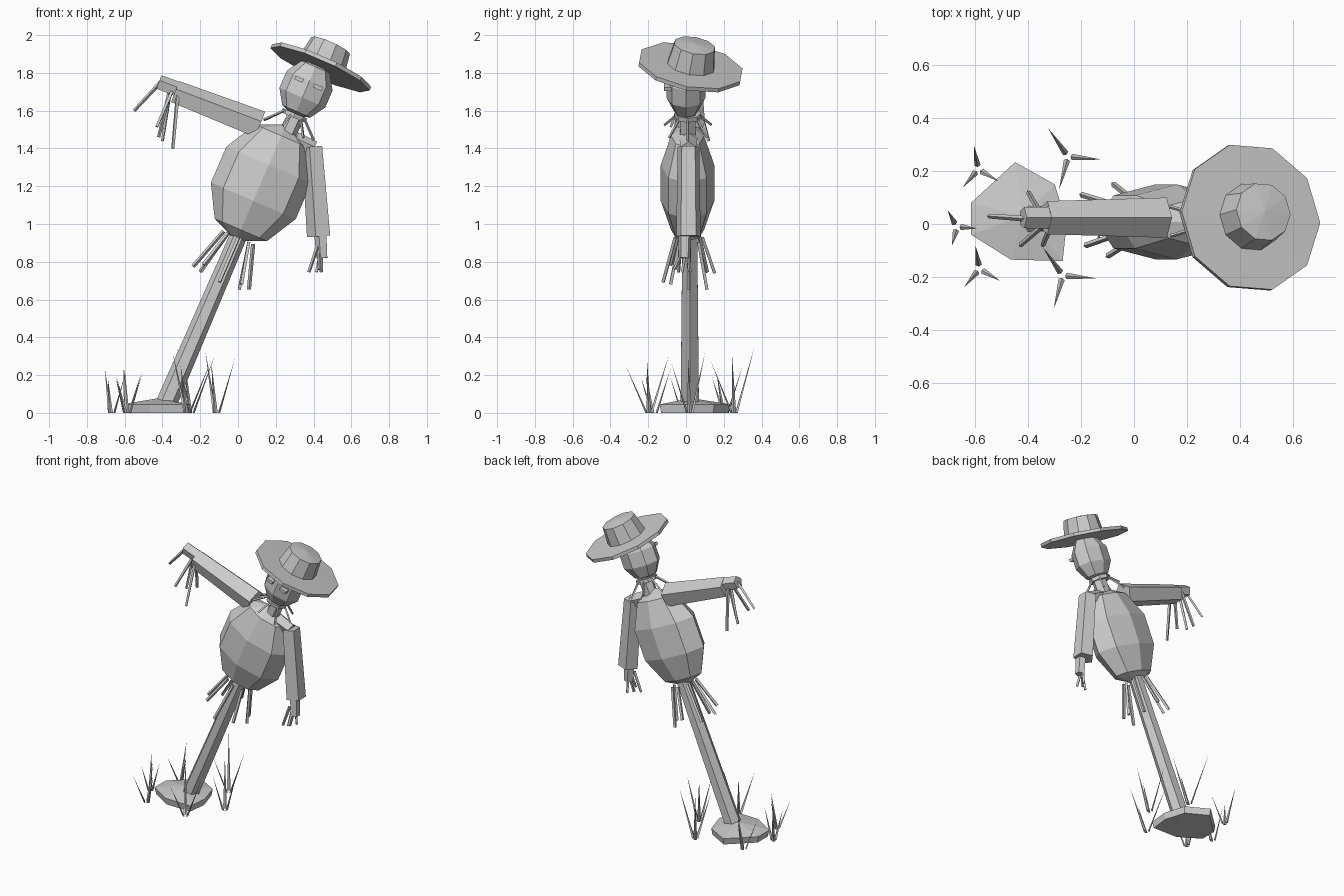
import bpy, bmesh, math
from mathutils import Vector as V

if "Cube" in bpy.data.objects:
    bpy.data.objects.remove(bpy.data.objects["Cube"])

grey = bpy.data.materials.new("weathered grey")
grey.diffuse_color = (0.6, 0.6, 0.6, 1)
grey.use_nodes = True
grey.node_tree.nodes["Principled BSDF"].inputs["Base Color"].default_value = grey.diffuse_color

LEAN = math.radians(23.3)
AXIS = V((math.sin(LEAN), 0, math.cos(LEAN)))
X, Z = V((1, 0, 0)), V((0, 0, 1))


def loft(bm, origin, axis, ref, profile, n, squash=1.0):
    """Sweep an n-gon along axis; profile holds (distance, radius), radius 0 is a point."""
    origin, axis = V(origin), V(axis).normalized()
    u = (ref - axis * ref.dot(axis)).normalized()
    v = axis.cross(u)
    rings = []
    for t, r in profile:
        c = origin + axis * t
        if r == 0:
            rings.append([bm.verts.new(c)])
            continue
        angles = [2 * math.pi * i / n for i in range(n)]
        rings.append([bm.verts.new(c + u * r * math.cos(a) + v * r * squash * math.sin(a))
                      for a in angles])
    for a, b in zip(rings, rings[1:]):
        for i in range(n):
            j = (i + 1) % n
            if len(a) == 1:
                bm.faces.new((a[0], b[j], b[i]))
            elif len(b) == 1:
                bm.faces.new((a[i], a[j], b[0]))
            else:
                bm.faces.new((a[i], a[j], b[j], b[i]))
    for ring in (rings[0], rings[-1]):
        if len(ring) > 1:
            bm.faces.new(ring)


def rod(bm, a, b, r0, r1, n=4, ref=Z):
    d = V(b) - V(a)
    if d.normalized().cross(ref).length < 0.05:
        ref = X
    loft(bm, a, d, ref, [(0, r0), (d.length, r1)], n)


def finish(bm, name):
    bmesh.ops.recalc_face_normals(bm, faces=bm.faces)
    me = bpy.data.meshes.new(name)
    bm.to_mesh(me)
    bm.free()
    me.materials.append(grey)
    ob = bpy.data.objects.new(name, me)
    bpy.context.collection.objects.link(ob)
    return ob


def lathe(name, *args, **kw):
    bm = bmesh.new()
    loft(bm, *args, **kw)
    return finish(bm, name)


def limb(name, *args):
    bm = bmesh.new()
    rod(bm, *args)
    return finish(bm, name)


def ball(rx, rz):
    """Five-band sphere profile."""
    prof = [(-rz * math.cos(math.pi * i / 5), rx * math.sin(math.pi * i / 5)) for i in range(6)]
    prof[0], prof[-1] = (-rz, 0), (rz, 0)
    return prof


def straw_ring(name, centre, n, r0, r1, drop, thick, phase=0.0):
    """Straws fanning out and down around the leaning axis."""
    bm = bmesh.new()
    u = V((AXIS.z, 0, -AXIS.x))
    for i in range(n):
        a = 2 * math.pi * i / n + phase
        d = u * math.cos(a) + V((0, 1, 0)) * math.sin(a) * 0.85
        length = drop * (1 + 0.12 * math.sin(i * 2.3))
        rod(bm, V(centre) + d * r0, V(centre) + d * r1 - AXIS * length, thick, thick)
    finish(bm, name)


# ground mound: irregular outline with a low peak
outline = [(-.617, .08), (-.45, .234), (-.30, .15), (-.255, .0),
           (-.27, -.14), (-.466, -.135), (-.617, -.04)]
bm = bmesh.new()
low = [bm.verts.new((-.42 + (x + .42) * .95, .03 + (y - .03) * .95, 0)) for x, y in outline]
mid = [bm.verts.new((x, y, .045)) for x, y in outline]
peak = bm.verts.new((-.42, .03, .078))
bm.faces.new(low)
for i in range(7):
    j = (i + 1) % 7
    bm.faces.new((low[i], low[j], mid[j], mid[i]))
    bm.faces.new((mid[i], mid[j], peak))
finish(bm, "mound")

# grass tufts: three blades each (x, y, spread, height)
bm = bmesh.new()
tufts = [(-.115, .02, .10, .29), (-.25, .255, .13, .31), (-.59, .207, .09, .21),
         (-.67, -.01, .075, .21), (-.585, -.17, .09, .21), (-.27, -.195, .13, .28)]
for k, (x, y, s, h) in enumerate(tufts):
    for i, a in enumerate((-5, 125, 255)):
        a = math.radians(a + (-25 if k in (2, 4) else 0))
        c, sn = math.cos(a), math.sin(a)
        base = V((x + c * .015, y + sn * .015, 0))
        tip = V((x + c * s, y + sn * s, h * (1, 1.12, .9)[i]))
        if k == 3:
            tip.x = max(tip.x, -.705)
        d = tip - base
        loft(bm, base, d, V((-sn, c, 0)), [(0, .012), (d.length, 0)], 4, .5)
for vert in bm.verts:
    vert.co.z = max(vert.co.z, 0)
finish(bm, "grass")

# leaning post, body, neck
limb("post", (-.392, .02, .02), (.03, .02, 1.0), .056, .045, 6)
lathe("body", (.122, .008, 1.218), AXIS, X, ball(.257, .335), 8, squash=.58)
limb("neck", (.255, .01, 1.46), (.345, .01, 1.66), .047, .045, 6)

# head and eyes
HEAD = V((.36, 0, 1.714))
lathe("head", HEAD, AXIS, X, ball(.139, .158), 8, squash=.78)
u = V((AXIS.z, 0, -AXIS.x))
for side in (-1, 1):
    bm = bmesh.new()
    bmesh.ops.create_cube(bm, size=1)
    bmesh.ops.scale(bm, verts=bm.verts, vec=(.048, .04, .02))
    ob = finish(bm, "eye")
    ob.location = HEAD + u * side * .054 + AXIS * .034 + V((0, -.097, 0))
    ob.rotation_euler = (0, LEAN, 0)

# hat, tipped a little backwards
HAT = V((.439, .024, 1.83))
TIP = (.40, .17, .90)
lathe("hat_brim", HAT, TIP, X, [(-.012, .286), (.010, .286), (.014, 0)], 10)
lathe("hat_crown", HAT, TIP, X, [(0, .132), (.128, .112), (.142, 0)], 10)

# neck cord and loose straw
lathe("neck_cord", (.297, .01, 1.575), AXIS, X, [(-.012, .07), (.012, .07)], 8)
straw_ring("neck_straw", (.297, .01, 1.58), 7, .06, .15, .085, .007)
straw_ring("waist_straw", (.002, .015, .928), 8, .085, .16, .23, .011)

# raised arm with its hand and straw fingers
limb("raised_arm", (.115, .024, 1.52), (-.335, .024, 1.695), .08, .066, 5)
limb("raised_hand", (-.20, .024, 1.665), (-.42, .024, 1.748), .045, .042, 5)
bm = bmesh.new()
for a, b in [((-.41, .02, 1.75), (-.55, .03, 1.60)),
             ((-.35, -.01, 1.70), (-.43, -.08, 1.515)),
             ((-.36, .05, 1.70), (-.40, .12, 1.44)),
             ((-.32, -.02, 1.68), (-.345, -.08, 1.40)),
             ((-.36, .02, 1.71), (-.42, .03, 1.46))]:
    rod(bm, a, b, .011, .009)
finish(bm, "raised_hand_straw")

# hanging arm with its hand and straw fingers
limb("hanging_arm", (.397, .013, 1.41), (.433, .013, .935), .060, .068, 5, -X)
limb("shoulder", (.30, .013, 1.44), (.40, .013, 1.395), .05, .045, 5)
limb("hanging_hand", (.438, -.005, .97), (.447, -.008, .82), .036, .032, 5, -X)
bm = bmesh.new()
for a, b in [((.42, -.03, .88), (.375, -.04, .745)), ((.44, 0, .87), (.415, -.02, .745)),
             ((.44, .01, .87), (.44, .02, .745)), ((.43, -.01, .87), (.43, -.06, .76))]:
    rod(bm, a, b, .010, .009)
finish(bm, "hanging_hand_straw")
